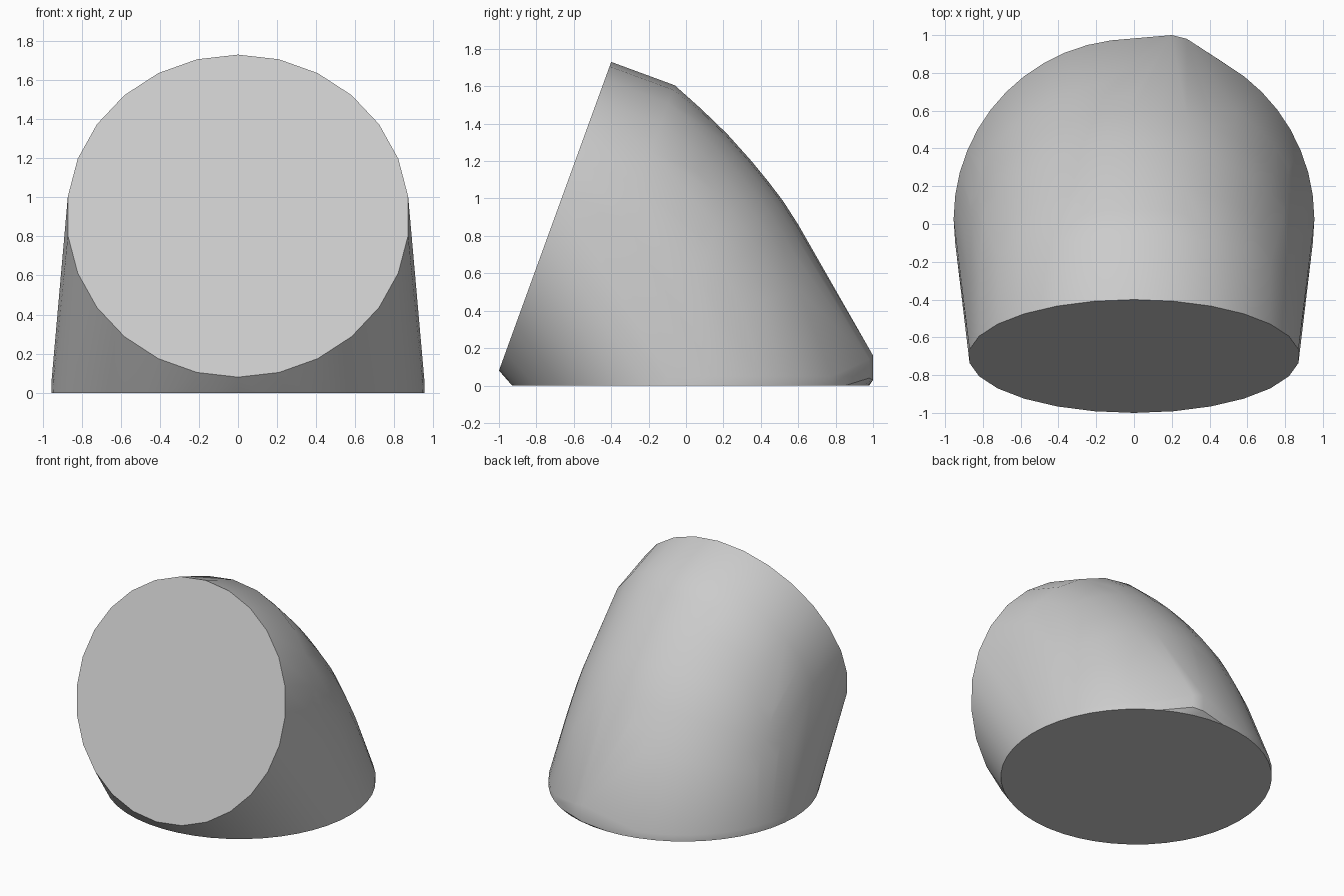
import bpy, bmesh
from math import sin, cos, tau, radians
from mathutils import Vector

cube = bpy.data.objects.get("Cube")
if cube:
    bpy.data.objects.remove(cube, do_unlink=True)

grey = bpy.data.materials.new("light_grey")
grey.use_nodes = True
grey.diffuse_color = (0.6, 0.6, 0.6, 1)
grey.node_tree.nodes["Principled BSDF"].inputs["Base Color"].default_value = (0.6, 0.6, 0.6, 1)


def ring(bm, inner, outer, half_width, sides):
    """Ellipse whose lowest and highest points are given as (y, z)."""
    a, b = Vector((0, *inner)), Vector((0, *outer))
    mid, arm = (a + b) / 2, (b - a) / 2
    for i in range(sides):
        t = tau * i / sides
        p = mid + arm * cos(t) + Vector((half_width * sin(t), 0, 0))
        p.z = max(p.z, 0)
        bm.verts.new(p)


bm = bmesh.new()

# Tilted flat face and the short straight rim behind it
ring(bm, (-1, 0.08), (-0.4, 1.73), 0.877, 26)
ring(bm, (-0.66, -0.04), (-0.06, 1.605), 0.877, 26)

# Curved back, fanning from the rim down to the base
back = [(0.08, 1.48), (0.22, 1.345), (0.35, 1.2), (0.44, 1.09), (0.52, 0.985),
        (0.6, 0.86), (0.68, 0.72), (0.76, 0.57)]
for k, outer in enumerate(back):
    ring(bm, (-0.93, 0.02), outer, 0.877 + 0.05 * k / len(back), 40)

# Round foot
ring(bm, (-0.93, 0), (0.98, 0), 0.955, 48)
ring(bm, (-0.93, 0.05), (0.98, 0.05), 0.955, 48)

# Small off-centre bump at the back of the foot
for p in [(0.2, 1, 0.16), (0.2, 1, 0.03), (0.28, 0.98, 0.14), (0.28, 0.98, 0.04)]:
    bm.verts.new(p)

# Wrap everything in one convex skin
bmesh.ops.remove_doubles(bm, verts=bm.verts, dist=0.002)
hull = bmesh.ops.convex_hull(bm, input=bm.verts)
loose = {g for g in hull["geom_interior"] + hull["geom_unused"]
         if isinstance(g, bmesh.types.BMVert)}
bmesh.ops.delete(bm, geom=list(loose), context='VERTS')
bmesh.ops.dissolve_limit(bm, angle_limit=radians(0.5), verts=bm.verts, edges=bm.edges)
bmesh.ops.recalc_face_normals(bm, faces=bm.faces)

mesh = bpy.data.meshes.new("slanted_body")
bm.to_mesh(mesh)
bm.free()
mesh.materials.append(grey)
body = bpy.data.objects.new("slanted_body", mesh)
bpy.context.collection.objects.link(body)
bpy.context.view_layer.objects.active = body
body.select_set(True)
bpy.ops.object.shade_smooth_by_angle(angle=radians(30))
